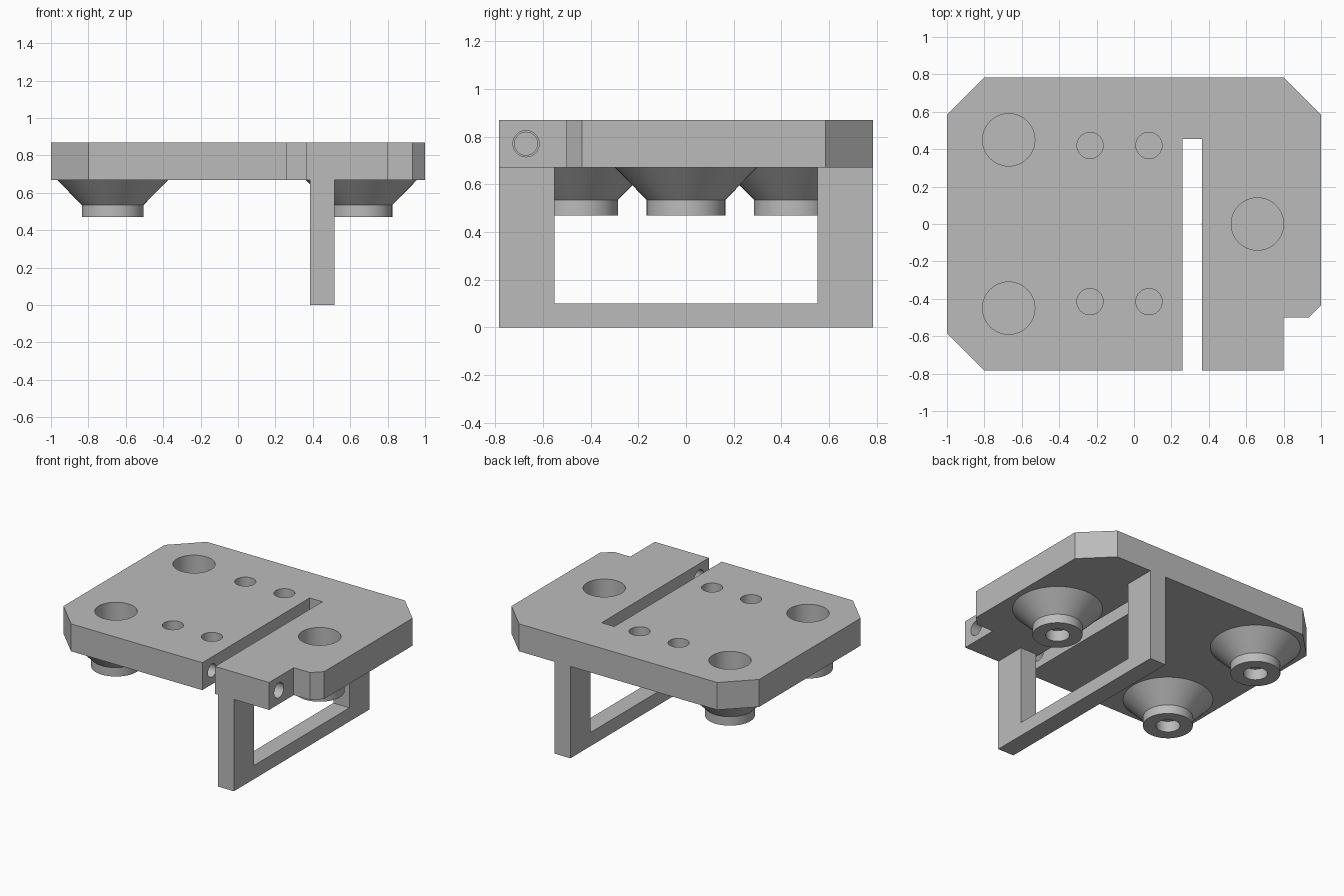
import bpy, bmesh, math
from mathutils import Matrix, Vector

cube = bpy.data.objects.get("Cube")
if cube:
    bpy.data.objects.remove(cube, do_unlink=True)

TOP, UNDER = 0.87, 0.67      # plate faces
SIDES = 48
POSTS = [(-0.67, 0.45), (-0.67, -0.45), (0.66, 0)]

grey = bpy.data.materials.new("plain grey")
grey.use_nodes = True
colour = (0.5, 0.5, 0.5, 1)
grey.diffuse_color = colour
grey.node_tree.nodes["Principled BSDF"].inputs["Base Color"].default_value = colour


def make_object(name, bm):
    bmesh.ops.recalc_face_normals(bm, faces=bm.faces[:])
    mesh = bpy.data.meshes.new(name)
    bm.to_mesh(mesh)
    bm.free()
    mesh.materials.append(grey)
    obj = bpy.data.objects.new(name, mesh)
    bpy.context.collection.objects.link(obj)
    return obj


def extrude(name, points, offset):
    """Extrude a flat outline along the offset vector."""
    bm = bmesh.new()
    face = bm.faces.new([bm.verts.new(p) for p in points])
    new = bmesh.ops.extrude_face_region(bm, geom=[face])["geom"]
    verts = [g for g in new if isinstance(g, bmesh.types.BMVert)]
    bmesh.ops.translate(bm, verts=verts, vec=offset)
    return make_object(name, bm)


def add_drill(bm, start, end, radius):
    a, b = Vector(start), Vector(end)
    turn = (b - a).to_track_quat("Z", "Y").to_matrix().to_4x4()
    bmesh.ops.create_cone(bm, cap_ends=True, segments=SIDES, radius1=radius,
                          radius2=radius, depth=(b - a).length,
                          matrix=Matrix.Translation((a + b) / 2) @ turn)


def smooth(obj):
    bpy.ops.object.select_all(action="DESELECT")
    obj.select_set(True)
    bpy.context.view_layer.objects.active = obj
    bpy.ops.object.shade_smooth_by_angle(angle=math.radians(30))


# Slotted plate with clipped corners and a front notch
outline = [(-1, -0.585), (-0.8, -0.783), (0.26, -0.783), (0.26, 0.455),
           (0.363, 0.455), (0.363, -0.783), (0.8, -0.783), (0.8, -0.5),
           (0.933, -0.5), (1, -0.435), (1, 0.585), (0.8, 0.783),
           (-0.8, 0.783), (-1, 0.585)]
plate = extrude("plate", [(x, y, UNDER) for x, y in outline], (0, 0, TOP - UNDER))

# Bores, blind holes and the cross hole for a clamp screw
bm = bmesh.new()
for x, y in POSTS:
    add_drill(bm, (x, y, 0.6), (x, y, 0.95), 0.14)
for x in (-0.235, 0.08):
    for y in (-0.415, 0.42):
        add_drill(bm, (x, y, 0.7), (x, y, 0.95), 0.07)
add_drill(bm, (0.33, -0.67, 0.77), (0.88, -0.67, 0.77), 0.055)
add_drill(bm, (-0.05, -0.67, 0.77), (0.29, -0.67, 0.77), 0.048)
drills = make_object("drill_cutter", bm)
drills.hide_render = True

cut = plate.modifiers.new("holes", "BOOLEAN")
cut.operation = "DIFFERENCE"
cut.solver = "EXACT"
cut.object = drills
bpy.context.view_layer.objects.active = plate
bpy.ops.object.modifier_apply(modifier=cut.name)
bpy.data.objects.remove(drills, do_unlink=True)
smooth(plate)

# Hanging frame, open at the top against the plate
w, o = 0.783, 0.55
u_shape = [(-w, 0), (w, 0), (w, UNDER), (o, UNDER), (o, 0.1),
           (-o, 0.1), (-o, UNDER), (-w, UNDER)]
extrude("hanging_frame", [(0.385, y, z) for y, z in u_shape], (0.13, 0, 0))

# Flared posts: bored from above and, separately, from below
profile = [(0, 0.56), (0.14, 0.56), (0.14, UNDER), (0.298, UNDER),
           (0.165, 0.535), (0.165, 0.47), (0.08, 0.47), (0.08, 0.55), (0, 0.55)]
for i, (x, y) in enumerate(POSTS):
    bm = bmesh.new()
    verts = [bm.verts.new((r, 0, z)) for r, z in profile]
    edges = [bm.edges.new(pair) for pair in zip(verts, verts[1:])]
    bmesh.ops.spin(bm, geom=verts + edges, cent=(0, 0, 0), axis=(0, 0, 1),
                   angle=math.tau, steps=SIDES, use_merge=True)
    bmesh.ops.remove_doubles(bm, verts=bm.verts[:], dist=0.0001)
    bmesh.ops.translate(bm, verts=bm.verts[:], vec=(x, y, 0))
    smooth(make_object(f"flared_post_{i + 1}", bm))
